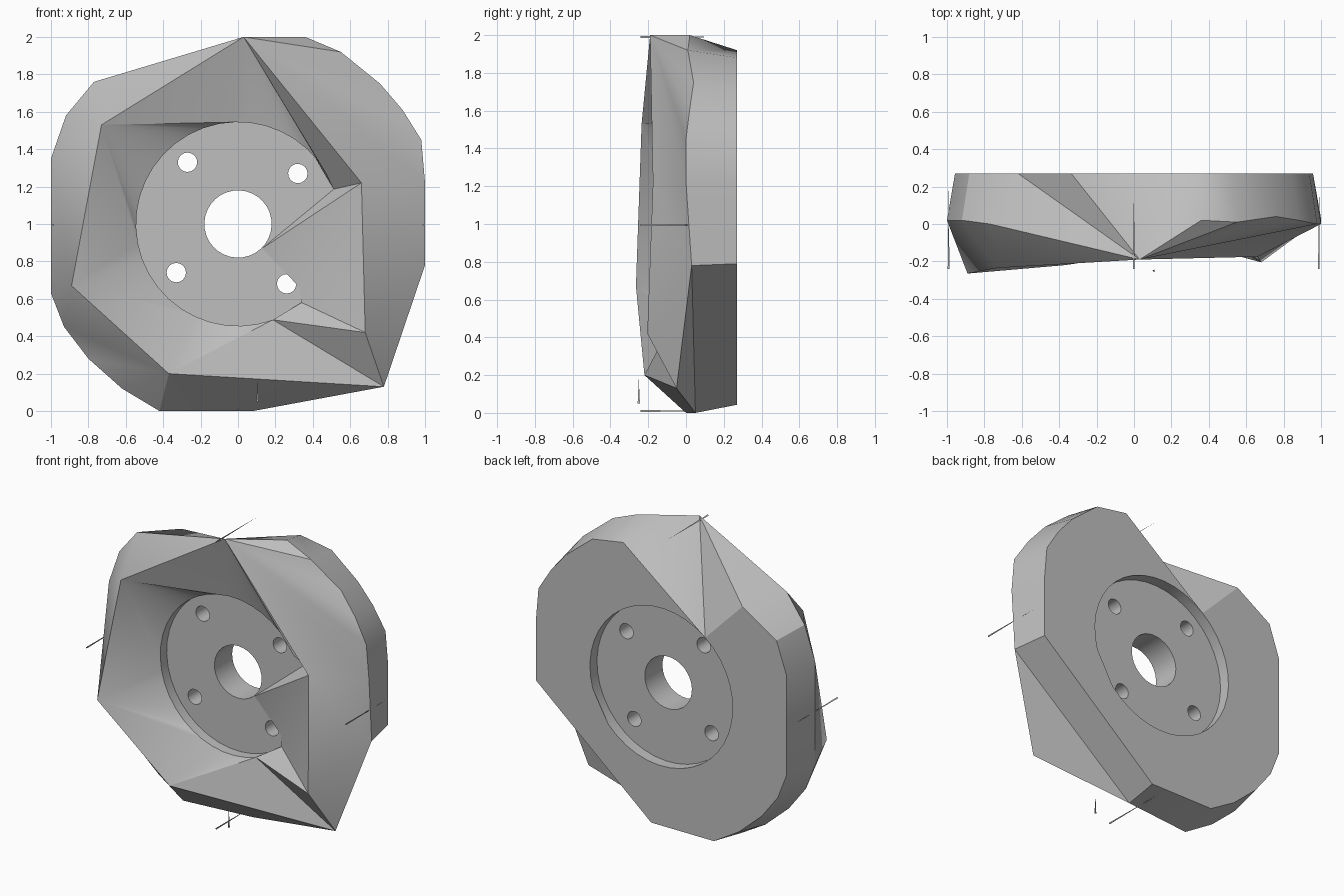
import bpy
import bmesh
from math import sin, cos, radians, atan2, degrees
from mathutils import Vector

cube = bpy.data.objects.get("Cube")
if cube:
    bpy.data.objects.remove(cube)

grey = bpy.data.materials.new("plain grey")
grey.use_nodes = True
colour = (0.52, 0.52, 0.52, 1)
grey.diffuse_color = colour
grey.node_tree.nodes["Principled BSDF"].inputs["Base Color"].default_value = colour

BACK, HOLE_R, STEPS = 0.27, 0.545, 40


def finish(bm, name):
    bmesh.ops.recalc_face_normals(bm, faces=bm.faces)
    mesh = bpy.data.meshes.new(name)
    bm.to_mesh(mesh)
    bm.free()
    obj = bpy.data.objects.new(name, mesh)
    bpy.context.collection.objects.link(obj)
    mesh.materials.append(grey)
    bpy.ops.object.select_all(action="DESELECT")
    obj.select_set(True)
    bpy.context.view_layer.objects.active = obj
    bpy.ops.object.shade_smooth_by_angle(angle=radians(30))
    return obj


def ring_point(k, y, r=HOLE_R):
    a = radians(20 + 360 / STEPS * k)
    return Vector((r * cos(a), y, 1 + r * sin(a)))


# --- faceted outer ring ---
bm = bmesh.new()
cache = {}


def vert(p):
    key = tuple(round(c, 4) for c in p)
    if key not in cache:
        cache[key] = bm.verts.new(key)
    return cache[key]


def face(*points):
    vs = list(dict.fromkeys(vert(p) for p in points))
    if len(vs) > 2 and not bm.faces.get(vs):
        bm.faces.new(vs)


def fan(apex, points):
    for p, q in zip(points, points[1:]):
        face(apex, p, q)


# Front ridge corners
top = Vector((0.03, -0.19, 2.0))
upper_left = Vector((-0.73, -0.235, 1.53))
left = Vector((-0.89, -0.265, 0.67))
low = Vector((-0.37, -0.22, 0.2))
spike = Vector((0.78, -0.05, 0.13))
low_right = Vector((0.68, -0.205, 0.42))
right = Vector((0.66, -0.175, 1.22))

# Widest outline, as x, y, z
rim = [Vector(p) for p in (
    (1, 0, 1.22), (0.98, 0, 1.45), (0.88, 0.02, 1.61), (0.76, 0.04, 1.75),
    (0.55, 0.01, 1.92), (0.36, 0.02, 2), tuple(top), (-0.77, 0, 1.76),
    (-0.92, 0.02, 1.58), (-1, 0.02, 1.35), (-1, 0.02, 0.63), (-0.93, 0.02, 0.45),
    (-0.8, 0.02, 0.28), (-0.62, 0.02, 0.12), (-0.42, 0, 0), (0.08, 0.05, 0),
    (1, 0.03, 0.78))]
back = [Vector((p.x * 0.957, BACK, 1 + (p.z - 1) * 0.957)) for p in rim]
back[5] = Vector((0.29, BACK, 1.92))
back[7] = Vector((-0.62, BACK, 1.72))
hole_back = [ring_point(k, BACK) for k in range(STEPS)]
hole_front = [ring_point(k, -0.07 if 0 < k <= 30 else 0) for k in range(STEPS)]
notch = hole_back[12]

# Front panels outside the ridge
fan(top, rim[:6])
fan(right, [rim[16], rim[0], top])
face(low_right, rim[16], right)
fan(spike, [rim[15], rim[16], low_right])
fan(upper_left, [top] + rim[7:10] + [left])
fan(left, rim[9:12] + [low])
fan(low, rim[11:16] + [spike])

# Front panels between the ridge and the hole
face(top, right, hole_front[0])
fan(top, hole_front[:9] + [upper_left])
fan(upper_left, hole_front[8:20] + [left])
fan(left, hole_front[19:26] + [low])
fan(low, hole_front[25:31] + [spike])
face(spike, hole_front[30], low_right)

# Folded wedge reaching across to the bore
inner = Vector((0.13, -0.005, 0.87))
fold = Vector((0.51, -0.08, 0.81))
pit = Vector((0.33, -0.005, 0.66))
step = Vector((0.34, -0.01, 0.58))
fan(low_right, [hole_front[30], step, pit, fold, right])
face(fold, pit, inner)
face(right, fold, inner)
face(right, inner, hole_front[0])

# Side wall and the cut at the top
for i in list(range(5)) + list(range(7, 17)):
    j = (i + 1) % 17
    face(rim[i], rim[j], back[j], back[i])
fan(top, [rim[5], back[5], notch, back[7], rim[7]])

# Wall of the hole
for k in range(STEPS):
    j = (k + 1) % STEPS
    face(hole_front[k], hole_front[j], hole_back[j], hole_back[k])


# Flat back, stitched between outline and hole by angle
def unwrapped(points):
    angles = []
    for p in points:
        a = degrees(atan2(p.z - 1, p.x))
        while angles and a < angles[-1]:
            a += 360
        angles.append(a)
    return angles


outline = back[7:] + back[:6] + [notch, back[7]]
hole = [hole_back[(12 + k) % STEPS] for k in range(STEPS + 1)]
oa, ha = unwrapped(outline), unwrapped(hole)
i = j = 0
while i < len(outline) - 1 or j < len(hole) - 1:
    if j == len(hole) - 1 or (i < len(outline) - 1 and oa[i + 1] < ha[j + 1]):
        face(outline[i], outline[i + 1], hole[j])
        i += 1
    else:
        face(outline[i], hole[j], hole[j + 1])
        j += 1
finish(bm, "faceted_ring")

# --- hub disc with bore and four bolt holes ---
bm = bmesh.new()
circles = [(0, 1, HOLE_R, STEPS), (0, 1, 0.18, 32)]
circles += [(x, z, 0.052, 16) for x, z in
            ((-0.27, 1.33), (0.32, 1.27), (-0.33, 0.74), (0.26, 0.68))]
for x, z, r, n in circles:
    vs = []
    for k in range(n):
        a = radians(20 + 360 / n * k)
        vs.append(bm.verts.new((x + r * cos(a), 0, z + r * sin(a))))
    for k in range(n):
        bm.edges.new((vs[k], vs[(k + 1) % n]))
bmesh.ops.triangle_fill(bm, use_beauty=True, edges=bm.edges[:], normal=(0, -1, 0))
new = bmesh.ops.extrude_face_region(bm, geom=bm.faces[:], use_keep_orig=True)
bmesh.ops.translate(bm, vec=(0, 0.193, 0),
                    verts=[g for g in new["geom"] if isinstance(g, bmesh.types.BMVert)])
finish(bm, "hub_disc")


# --- thin needles around the rim ---
def needle(name, start, end, r):
    bm = bmesh.new()
    a, b = Vector(start), Vector(end)
    turn = (b - a).to_track_quat("Z", "Y")
    base = [bm.verts.new(a + turn @ Vector((r * cos(t), r * sin(t), 0)))
            for t in (0, radians(120), radians(240))]
    tip = bm.verts.new(b)
    bm.faces.new(base)
    for k in range(3):
        bm.faces.new((base[k], base[(k + 1) % 3], tip))
    finish(bm, name)


for name, x, z in (("top", 0, 1.99), ("bottom", 0, 0.01),
                   ("left", 0.99, 0.995), ("right", -0.99, 0.995)):
    needle(name + "_needle", (x, -0.24, z), (x, 0.21, z), 0.006)
needle("small_upright_needle", (0.105, -0.25, 0.05), (0.105, -0.25, 0.18), 0.007)
